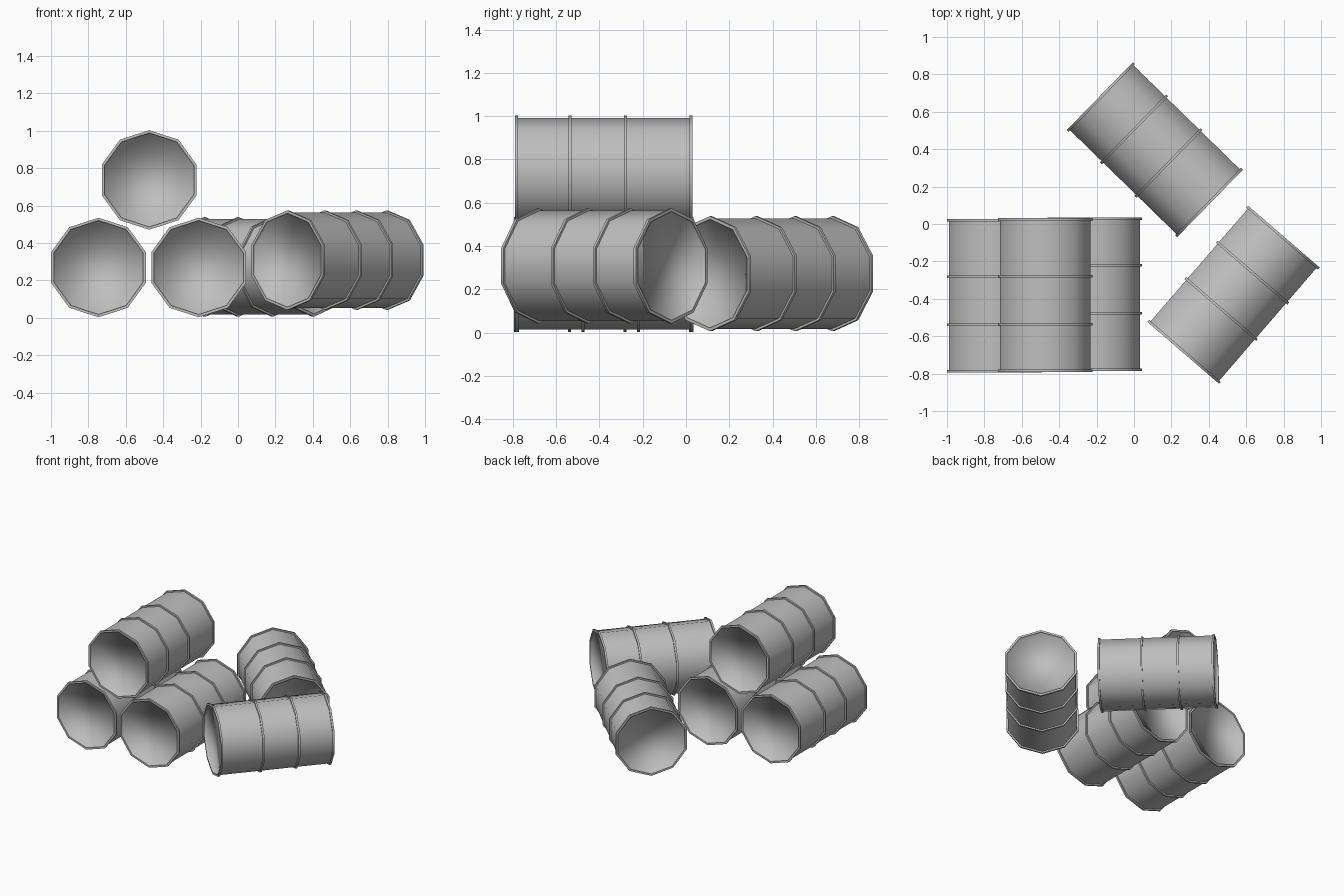
import bpy, bmesh, math
from mathutils import Matrix

cube = bpy.data.objects.get("Cube")
if cube:
    bpy.data.objects.remove(cube, do_unlink=True)

SIDES = 10
LENGTH = 0.822
R_RIM, R_BODY, R_LID = 0.266, 0.255, 0.251
BAND = 0.014            # width of the rims and hoops
LID_DEPTH = 0.016
HOOPS = (0.255, 0.512)  # hoop centres measured from one end

steel = bpy.data.materials.new("grey_steel")
steel.use_nodes = True
steel.diffuse_color = (0.52, 0.52, 0.52, 1)
steel.node_tree.nodes["Principled BSDF"].inputs["Base Color"].default_value = (0.52, 0.52, 0.52, 1)


def barrel_mesh():
    # Lathe profile of (radius, distance): lid, rim, body with hoops, rim, lid
    profile = [(R_LID, LID_DEPTH), (R_LID, 0), (R_RIM, 0), (R_RIM, BAND), (R_BODY, BAND)]
    for h in HOOPS:
        a, b = h - BAND / 2, h + BAND / 2
        profile += [(R_BODY, a), (R_RIM, a), (R_RIM, b), (R_BODY, b)]
    profile += [(r, LENGTH - d) for r, d in reversed(profile[:5])]

    bm = bmesh.new()
    loops = []
    for r, d in profile:
        loops.append([bm.verts.new((r * math.sin(math.tau * i / SIDES),
                                    d - LENGTH / 2,
                                    r * math.cos(math.tau * i / SIDES)))
                      for i in range(SIDES)])
    for low, high in zip(loops, loops[1:]):
        for i in range(SIDES):
            j = (i + 1) % SIDES
            bm.faces.new((low[i], low[j], high[j], high[i]))
    lids = [bm.faces.new(loops[0]), bm.faces.new(loops[-1])]
    bmesh.ops.recalc_face_normals(bm, faces=bm.faces)

    # Smooth round the barrel, crisp at rims and hoops, soft dished lids
    for f in bm.faces:
        f.smooth = True
    for e in bm.edges:
        on_lid = any(f in lids for f in e.link_faces)
        e.smooth = on_lid or e.calc_face_angle(0) < math.radians(50)
    mesh = bpy.data.meshes.new("barrel")
    bm.to_mesh(mesh)
    bm.free()
    mesh.materials.append(steel)
    return mesh


mesh = barrel_mesh()

# Name, centre, heading about z in degrees (180 turns the hoops end for end)
barrels = [
    ("stack_right_barrel", (-0.746, -0.383, 0.269), 0),
    ("stack_left_barrel", (-0.21, -0.376, 0.269), 180),
    ("stack_top_barrel", (-0.475, -0.38, 0.737), 0),
    ("loose_back_barrel", (0.112, 0.397, 0.272), 225.7),
    ("loose_front_barrel", (0.532, -0.378, 0.308), 139.2),
]
for name, centre, heading in barrels:
    obj = bpy.data.objects.new(name, mesh)
    bpy.context.collection.objects.link(obj)
    obj.matrix_world = Matrix.Translation(centre) @ Matrix.Rotation(math.radians(heading), 4, 'Z')
